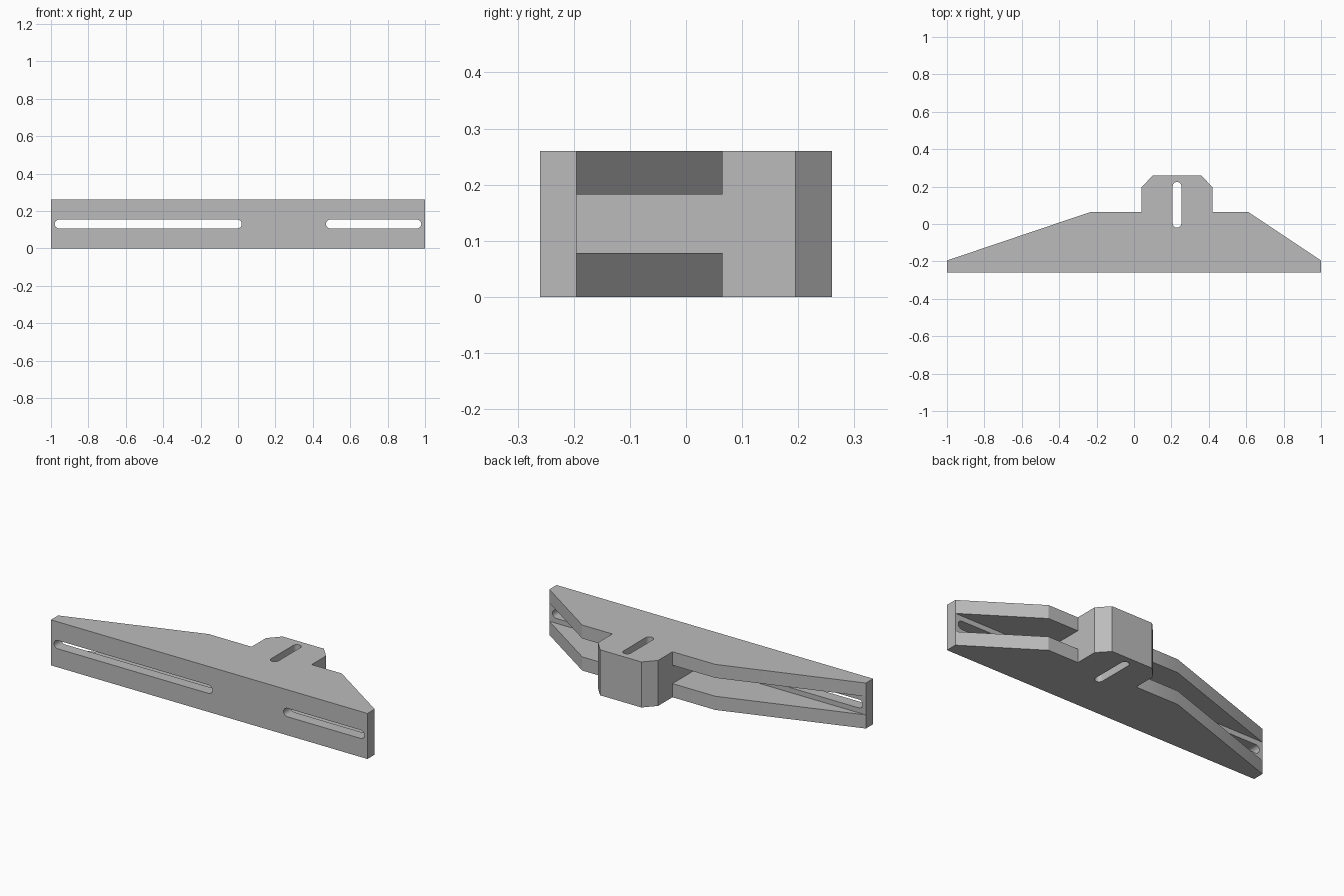
import bpy, bmesh, math
from mathutils import Matrix, Vector

cube = bpy.data.objects.get("Cube")
if cube:
    bpy.data.objects.remove(cube, do_unlink=True)

GREY = (0.5, 0.5, 0.5, 1)
mat = bpy.data.materials.new("plain grey")
mat.use_nodes = True
mat.diffuse_color = GREY
mat.node_tree.nodes["Principled BSDF"].inputs["Base Color"].default_value = GREY

HEIGHT = 0.26
PLATE_BACK = -0.195
BLOCK = (0.04, 0.42)


def prism(name, outline, low, high, matrix=Matrix()):
    """Extrude a flat outline along local z."""
    bm = bmesh.new()
    face = bm.faces.new([bm.verts.new((x, y, low)) for x, y in outline])
    ext = bmesh.ops.extrude_face_region(bm, geom=[face])["geom"]
    verts = [v for v in ext if isinstance(v, bmesh.types.BMVert)]
    bmesh.ops.translate(bm, verts=verts, vec=Vector((0, 0, high - low)))
    bmesh.ops.recalc_face_normals(bm, faces=bm.faces)
    bm.transform(matrix)
    mesh = bpy.data.meshes.new(name)
    bm.to_mesh(mesh)
    bm.free()
    mesh.materials.append(mat)
    obj = bpy.data.objects.new(name, mesh)
    bpy.context.collection.objects.link(obj)
    return obj


def slot_outline(start, end, centre, radius, steps=12):
    """Rounded slot running along x."""
    points = []
    for cx, turn in ((end - radius, -0.5), (start + radius, 0.5)):
        for i in range(steps + 1):
            a = math.pi * (turn + i / steps)
            points.append((cx + radius * math.cos(a), centre + radius * math.sin(a)))
    return points


def cut(target, cutter):
    cutter.hide_render = True
    mod = target.modifiers.new(cutter.name, "BOOLEAN")
    mod.operation = "DIFFERENCE"
    mod.solver = "EXACT"
    mod.object = cutter
    bpy.context.view_layer.objects.active = target
    bpy.ops.object.modifier_apply(modifier=mod.name)
    bpy.data.objects.remove(cutter, do_unlink=True)


# Bracket body: one plan outline extruded to full height
plan = [(-1, -0.26), (1, -0.26), (1, PLATE_BACK), (0.61, 0.065), (BLOCK[1], 0.065),
        (BLOCK[1], 0.195), (0.36, 0.26), (0.1, 0.26), (BLOCK[0], 0.195),
        (BLOCK[0], 0.065), (-0.23, 0.065), (-1, PLATE_BACK)]
bracket = prism("bracket", plan, 0, HEIGHT)

# Pockets between the upper and lower flanges, either side of the block
for name, x0, x1 in (("right_pocket", -1.1, BLOCK[0]), ("left_pocket", BLOCK[1], 1.1)):
    box = [(x0, PLATE_BACK), (x1, PLATE_BACK), (x1, 0.15), (x0, 0.15)]
    cut(bracket, prism(name, box, 0.078, 0.183))

# Long slots through the front plate
upright = Matrix.Rotation(math.pi / 2, 4, "X")
for name, x0, x1 in (("right_slot", -0.98, 0.02), ("left_slot", 0.47, 0.98)):
    cut(bracket, prism(name, slot_outline(x0, x1, HEIGHT / 2, 0.024), 0.17, 0.3, upright))

# Vertical slot through the block
across = [(-y, x) for x, y in slot_outline(-0.02, 0.225, -0.23, 0.023)]
cut(bracket, prism("block_slot", across, -0.1, 0.4))

# Smooth slot ends with crisp edges elsewhere
bpy.ops.object.select_all(action="DESELECT")
bracket.select_set(True)
bpy.context.view_layer.objects.active = bracket
bpy.ops.object.shade_smooth_by_angle(angle=math.radians(20))
